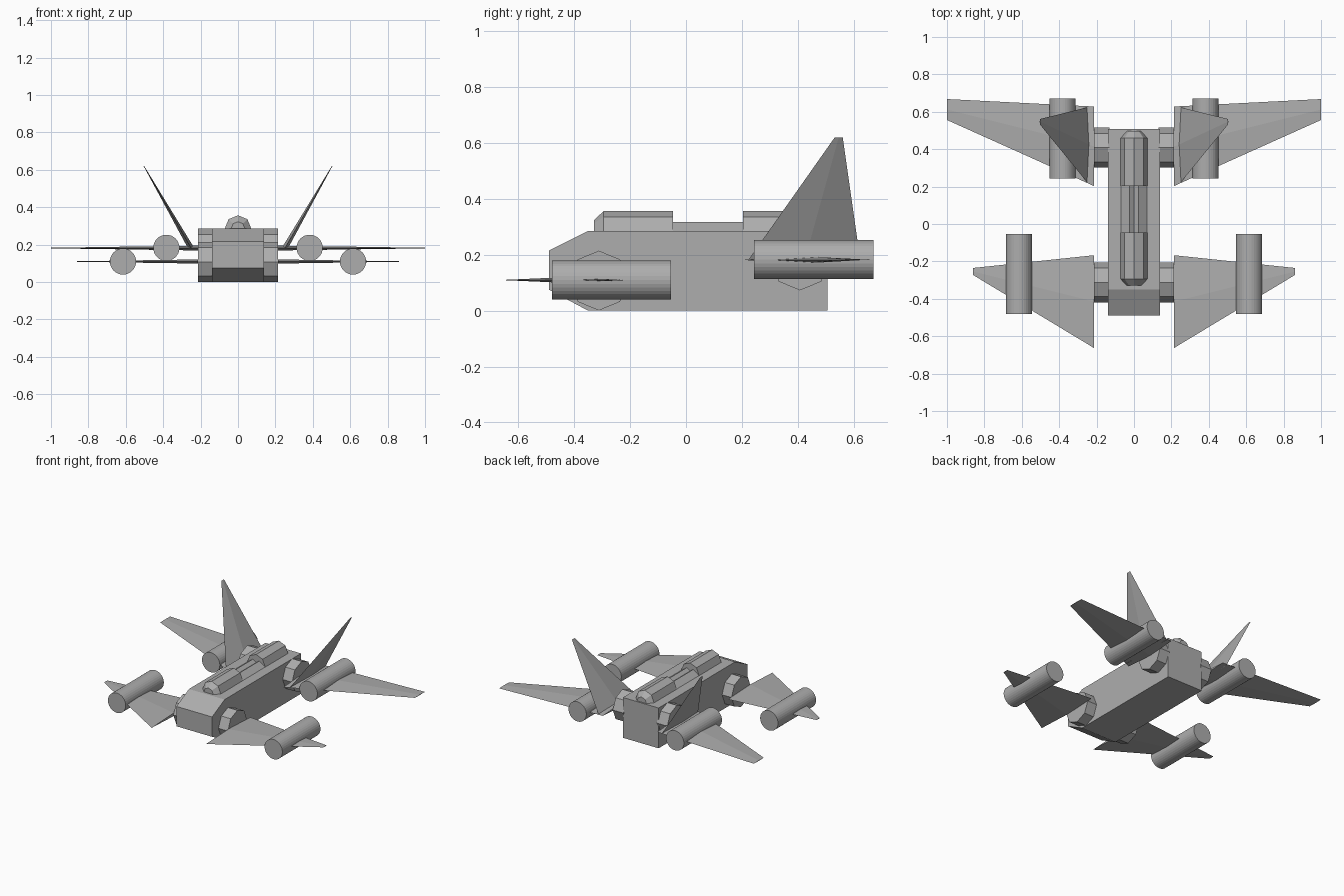
import bpy, bmesh, math
from mathutils import Vector, Matrix

cube = bpy.data.objects.get("Cube")
if cube:
    bpy.data.objects.remove(cube, do_unlink=True)

# single hull colour
hull = bpy.data.materials.new("hull_grey")
hull.use_nodes = True
hull.diffuse_color = (0.42, 0.42, 0.42, 1)
hull.node_tree.nodes["Principled BSDF"].inputs["Base Color"].default_value = hull.diffuse_color


def finish(name, bm):
    bmesh.ops.recalc_face_normals(bm, faces=bm.faces)
    mesh = bpy.data.meshes.new(name)
    bm.to_mesh(mesh)
    bm.free()
    mesh.materials.append(hull)
    obj = bpy.data.objects.new(name, mesh)
    bpy.context.scene.collection.objects.link(obj)
    return obj


def loft(name, rings):
    """Skin a list of equal-length closed rings and cap both ends."""
    bm = bmesh.new()
    loops = [[bm.verts.new(p) for p in ring] for ring in rings]
    n = len(loops[0])
    for a, b in zip(loops, loops[1:]):
        for i in range(n):
            j = (i + 1) % n
            bm.faces.new((a[i], a[j], b[j], b[i]))
    bm.faces.new(loops[0])
    bm.faces.new(loops[-1])
    return finish(name, bm)


def cylinder(name, centre, radius, length, sides, axis, turn=0):
    bm = bmesh.new()
    rot = Matrix.Rotation(math.pi / 2, 4, axis) @ Matrix.Rotation(turn, 4, "Z")
    bmesh.ops.create_cone(bm, cap_ends=True, segments=sides, radius1=radius,
                          radius2=radius, depth=length,
                          matrix=Matrix.Translation(centre) @ rot)
    return finish(name, bm)


def blade(name, root, tip, thick_dir, root_thick, tip_thick):
    """Thin diamond-section wing between two chords (leading, trailing)."""
    def section(chord, thick):
        lead, trail = Vector(chord[0]), Vector(chord[1])
        ridge = lead.lerp(trail, 0.5)
        off = Vector(thick_dir).normalized() * thick / 2
        return [lead, ridge + off, trail, ridge - off]
    return loft(name, [section(root, root_thick), section(tip, tip_thick)])


# fuselage: side profile with a wedge nose, widened along x
profile = [(-0.49, 0.075), (-0.35, 0), (0.507, 0), (0.507, 0.286),
           (-0.35, 0.286), (-0.49, 0.216)]
loft("fuselage", [[(x, y, z) for y, z in profile] for x in (-0.14, 0.14)])


# dorsal spine: half octagon with chamfered ends and a sunken middle
def arch(y, r):
    return [(r * math.cos(math.pi * i / 4), y, 0.286 + r * math.sin(math.pi * i / 4))
            for i in range(5)]


def groove(y):
    half = [(0.07, 0.286), (0.025, 0.318)]
    return ([(x, y, z) for x, z in half] + [(0, y, 0.3)]
            + [(-x, y, z) for x, z in reversed(half)])


loft("dorsal_spine", [arch(-0.33, 0.037), arch(-0.295, 0.071), arch(-0.046, 0.071),
                      groove(-0.046), groove(0.204), arch(0.204, 0.071),
                      arch(0.46, 0.071), arch(0.497, 0.037)])

for side, s in (("left", 1), ("right", -1)):
    # octagonal wing mounts
    for end, y, z in (("front", -0.312, 0.108), ("rear", 0.408, 0.18)):
        cylinder(f"{side}_{end}_mount", (s * 0.172, y, z), 0.107, 0.084, 8, "Y")

    # engines
    cylinder(f"{side}_front_engine", (s * 0.615, -0.267, 0.11), 0.07, 0.427, 32, "X")
    cylinder(f"{side}_rear_engine", (s * 0.383, 0.457, 0.183), 0.07, 0.427, 32, "X")

    # wings
    blade(f"{side}_front_wing",
          [(s * 0.214, -0.663, 0.11), (s * 0.214, -0.167, 0.11)],
          [(s * 0.86, -0.273, 0.11), (s * 0.86, -0.235, 0.11)], (0, 0, 1), 0.022, 0.003)
    blade(f"{side}_rear_wing",
          [(s * 0.214, 0.203, 0.182), (s * 0.214, 0.628, 0.182)],
          [(s, 0.556, 0.182), (s, 0.668, 0.182)], (0, 0, 1), 0.026, 0.003)

    # canted tail fins
    blade(f"{side}_tail_fin",
          [(s * 0.25, 0.222, 0.18), (s * 0.25, 0.624, 0.18)],
          [(s * 0.503, 0.532, 0.62), (s * 0.503, 0.561, 0.62)],
          (0.87, 0, -0.5 * s), 0.03, 0.003)
